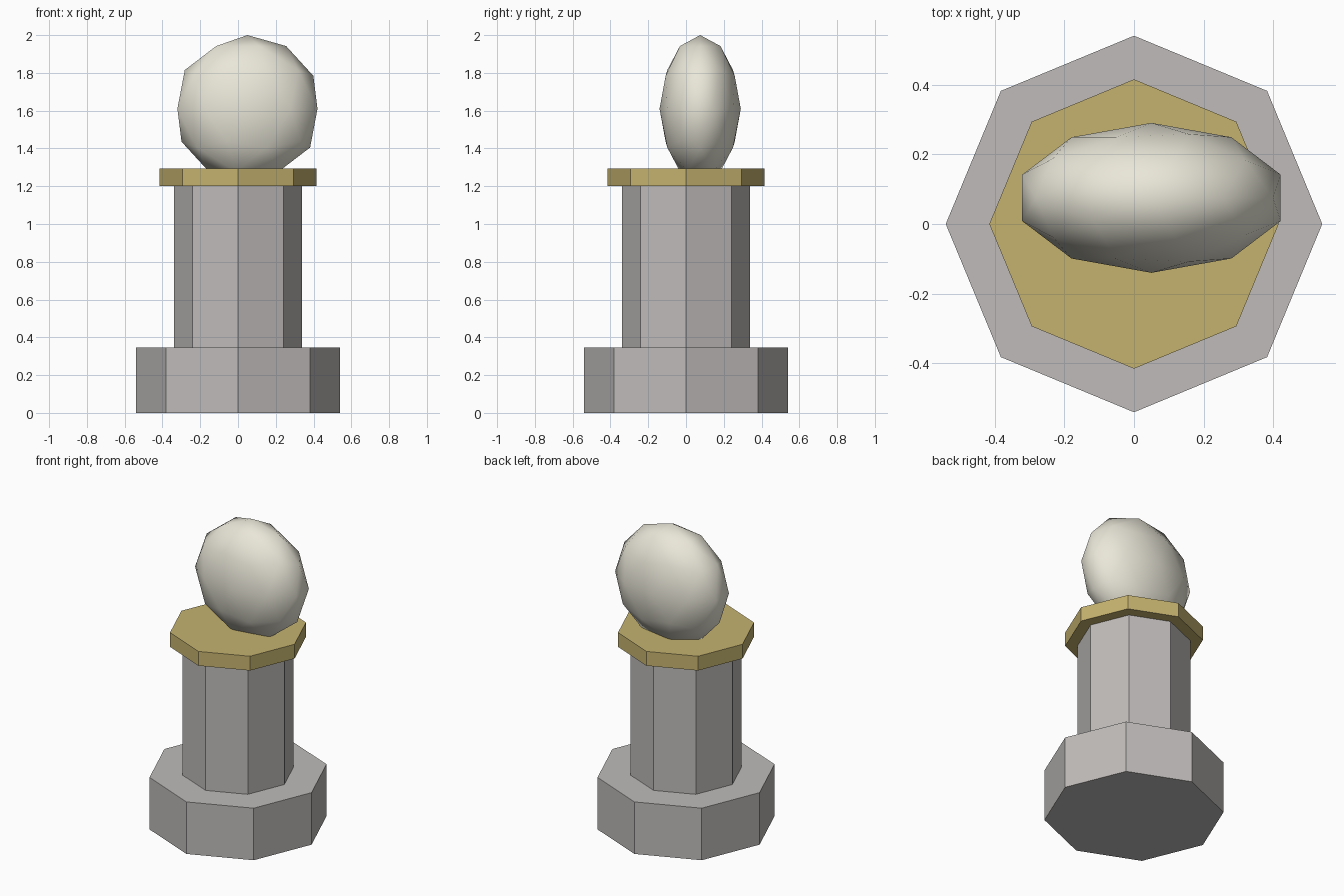
import bpy

if "Cube" in bpy.data.objects:
    bpy.data.objects.remove(bpy.data.objects["Cube"])


def material(name, rgb):
    mat = bpy.data.materials.new(name)
    mat.diffuse_color = (*rgb, 1)
    mat.use_nodes = True
    mat.node_tree.nodes["Principled BSDF"].inputs["Base Color"].default_value = mat.diffuse_color
    return mat


def octagon(name, radius, z0, z1, mat):
    """Flat-shaded eight-sided block with corners on the axes."""
    bpy.ops.mesh.primitive_cylinder_add(
        vertices=8, radius=radius, depth=z1 - z0, location=(0, 0, (z0 + z1) / 2))
    obj = bpy.context.object
    obj.name = name
    obj.data.materials.append(mat)
    return obj


stone = material("stone", (0.52, 0.50, 0.49))
gold = material("gold", (0.56, 0.45, 0.16))
ivory = material("ivory", (0.82, 0.80, 0.69))

# Pedestal: wide foot, shaft and gilded cap
octagon("pedestal_foot", 0.54, 0.0, 0.345, stone)
octagon("pedestal_shaft", 0.34, 0.345, 1.2, stone)
octagon("pedestal_cap", 0.415, 1.2, 1.295, gold)

# Flattened smooth stone, sunk slightly into the cap
bpy.ops.mesh.primitive_ico_sphere_add(subdivisions=2, radius=1, location=(0.05, 0.075, 1.61))
boulder = bpy.context.object
boulder.name = "ornament_stone"
boulder.scale = (0.39, 0.215, 0.39)
bpy.ops.object.transform_apply(location=False, rotation=False, scale=True)
bpy.ops.object.shade_smooth()
boulder.data.materials.append(ivory)
